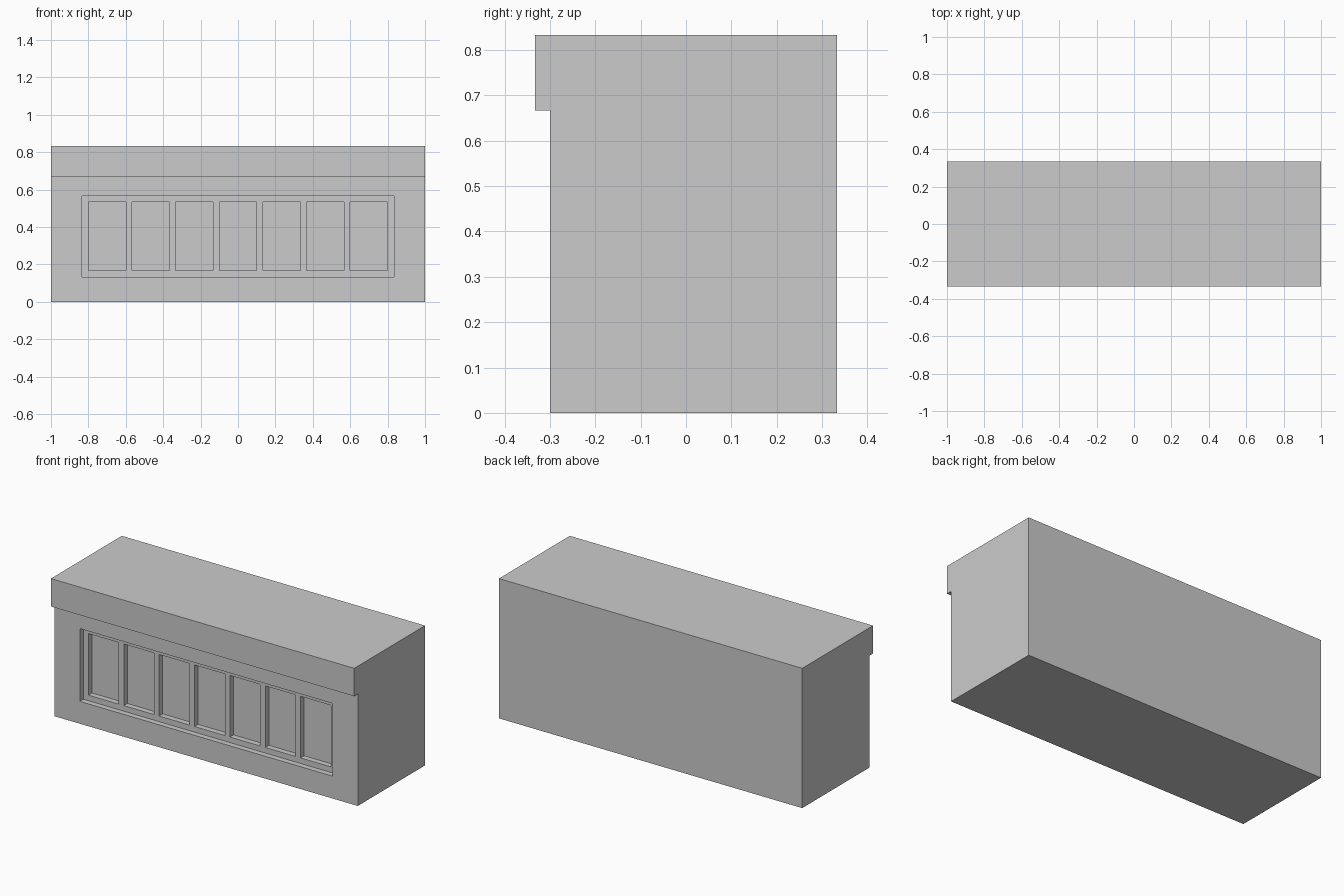
import bpy, bmesh
from mathutils import Matrix, Vector

if "Cube" in bpy.data.objects:
    bpy.data.objects.remove(bpy.data.objects["Cube"])


def new_object(name, bm):
    bmesh.ops.recalc_face_normals(bm, faces=bm.faces)
    mesh = bpy.data.meshes.new(name)
    bm.to_mesh(mesh)
    bm.free()
    obj = bpy.data.objects.new(name, mesh)
    bpy.context.collection.objects.link(obj)
    return obj


def add_box(bm, x0, x1, y0, y1, z0, z1):
    centre = Vector((x0 + x1, y0 + y1, z0 + z1)) / 2
    size = Matrix.Diagonal((x1 - x0, y1 - y0, z1 - z0, 1))
    bmesh.ops.create_cube(bm, size=1, matrix=Matrix.Translation(centre) @ size)


def cut(target, cutter):
    mod = target.modifiers.new(cutter.name, 'BOOLEAN')
    mod.operation = 'DIFFERENCE'
    mod.solver = 'EXACT'
    mod.object = cutter
    bpy.context.view_layer.objects.active = target
    bpy.ops.object.modifier_apply(modifier=mod.name)
    bpy.data.objects.remove(cutter)


# Body: side profile with overhanging fascia, extruded along x
STEP = 1 / 30
FRONT = -0.3
profile = [(FRONT, 0), (1/3, 0), (1/3, 0.8333), (-1/3, 0.8333), (-1/3, 2/3), (FRONT, 2/3)]
bm = bmesh.new()
side = bm.faces.new([bm.verts.new((-1, y, z)) for y, z in profile])
ext = bmesh.ops.extrude_face_region(bm, geom=[side], use_keep_orig=True)
bmesh.ops.translate(bm, vec=(2, 0, 0),
                    verts=[v for v in ext['geom'] if isinstance(v, bmesh.types.BMVert)])
body = new_object("building_body", bm)

# Window recess
bm = bmesh.new()
add_box(bm, -0.8333, 0.8333, -0.4, FRONT + STEP, 0.1333, 0.5667)
cut(body, new_object("window_recess", bm))

# Seven window panes, sunk one step deeper
bm = bmesh.new()
for i in range(7):
    x = (i - 3) * 0.2333
    add_box(bm, x - 0.1, x + 0.1, -0.4, FRONT + 2 * STEP, 0.1667, 0.5333)
cut(body, new_object("window_panes", bm))
